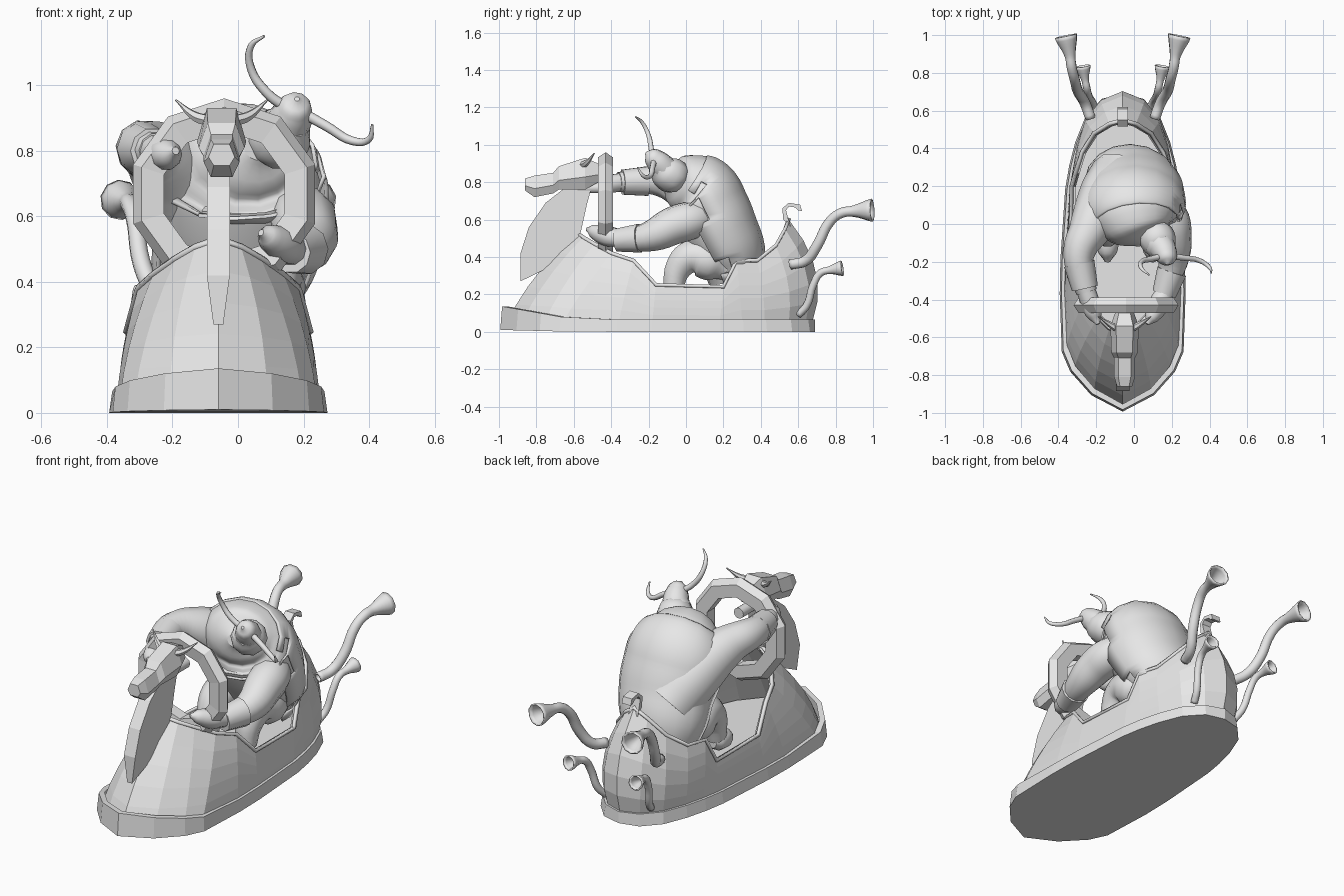
import bpy, bmesh, math
from mathutils import Vector as V

if "Cube" in bpy.data.objects:
    bpy.data.objects.remove(bpy.data.objects["Cube"])

CX = -0.06  # centreline of the vehicle
grey = bpy.data.materials.new("plain grey")
grey.use_nodes = True
grey.diffuse_color = (0.8, 0.8, 0.8, 1)
grey.node_tree.nodes["Principled BSDF"].inputs["Base Color"].default_value = (0.8, 0.8, 0.8, 1)


def add(name, mesh, angle=20):
    ob = bpy.data.objects.new(name, mesh)
    bpy.context.collection.objects.link(ob)
    mesh.materials.clear()
    mesh.materials.append(grey)
    if angle:
        bpy.ops.object.select_all(action='DESELECT')
        ob.select_set(True)
        bpy.context.view_layer.objects.active = ob
        bpy.ops.object.shade_smooth_by_angle(angle=math.radians(angle))
    return ob


def loft(name, rings, first=False, last=False, closed=False):
    """Skin a list of rings with flat quads."""
    bm = bmesh.new()
    rows = [[bm.verts.new(p) for p in r] for r in rings]
    n = len(rows[0])
    for a, b in zip(rows, rows[1:] + rows[:1] if closed else rows[1:]):
        for i in range(n):
            j = (i + 1) % n
            bm.faces.new((a[i], a[j], b[j], b[i]))
    if first:
        bm.faces.new(rows[0])
    if last:
        bm.faces.new(rows[-1])
    bmesh.ops.recalc_face_normals(bm, faces=bm.faces)
    mesh = bpy.data.meshes.new(name)
    bm.to_mesh(mesh)
    bm.free()
    return add(name, mesh, 0)


def tube(name, pts, caps=True, cyclic=False, poly=False, res=3, wide=1, angle=50):
    """Swept round shape; each point is x, y, z, radius. wide stretches it in x."""
    cu = bpy.data.curves.new(name, 'CURVE')
    cu.dimensions, cu.bevel_depth, cu.bevel_resolution = '3D', 1, res
    cu.use_fill_caps, cu.resolution_u = caps, 5
    sp = cu.splines.new('POLY' if poly else 'BEZIER')
    pool = sp.points if poly else sp.bezier_points
    pool.add(len(pts) - 1)
    for p, (x, y, z, r) in zip(pool, pts):
        p.co = (x, y, z, 1) if poly else (x, y, z)
        p.radius = r
        if not poly:
            p.handle_left_type = p.handle_right_type = 'AUTO'
    sp.use_cyclic_u = cyclic
    if not poly:
        sp.radius_interpolation = 'CARDINAL'
    tmp = bpy.data.objects.new("tmp", cu)
    bpy.context.collection.objects.link(tmp)
    mesh = bpy.data.meshes.new_from_object(tmp.evaluated_get(bpy.context.evaluated_depsgraph_get()))
    bpy.data.objects.remove(tmp)
    mid = pts[len(pts) // 2][0]
    for v in mesh.vertices:
        v.co.x = mid + (v.co.x - mid) * wide
    mesh.name = name
    return add(name, mesh, angle)


def slab(name, outline, half):
    """Side outline (y, z) given a thickness by half(z)."""
    return loft(name, [[V((CX + s * half(z), y, z)) for y, z in outline] for s in (-1, 1)], True, True)


def solidify(ob, t):
    m = ob.modifiers.new("shell", 'SOLIDIFY')
    m.thickness, m.offset = t, -1


# Hull: base outline (half width, y) paired with rim outline (half width, y, z)
columns = [((0, -.955), (0, -.58, .53)), ((.15, -.875), (.07, -.55, .505)), ((.255, -.76), (.13, -.49, .47)),
           ((.3, -.66), (.2, -.4, .42)), ((.31, -.36), (.245, -.28, .38)), ((.305, -.18), (.28, -.16, .25)),
           ((.28, .18), (.27, .2, .24)), ((.26, .3), (.25, .27, .38)), ((.23, .42), (.215, .38, .38)),
           ((.18, .55), (.15, .48, .46)), ((.1, .64), (.07, .53, .55)), ((0, .675), (0, .55, .6))]
full = [(1, c) for c in columns] + [(-1, c) for c in columns[-2:0:-1]]


def hull_ring(t):
    ring = []
    for s, ((bx, by), (tx, ty, tz)) in full:
        bulge = .1 + .25 * max(0, -by - .5) / .45 + .5 * max(0, by - .3) / .38
        out = V((3 * bx, by, 0)).normalized() * (tz - .05) * bulge * t * (1 - t)
        p = V((bx, by, .05)).lerp(V((tx, ty, tz)), t) + out
        ring.append(V((CX + s * p.x, p.y, p.z)))
    return ring


solidify(loft("hull", [hull_ring(k / 5) for k in range(6)]), .022)
tube("rim_trim", [(*p, .012) for p in hull_ring(1)], cyclic=True, poly=True, res=0, angle=0)


# Bumper skirt and cockpit floor
def skirt(grow, height):
    ring = []
    for s, ((bx, by), _) in full:
        rise = max(0, -by - .58) / .37
        p = V((bx, by, 0)) + V((3 * bx, by, 0)).normalized() * (grow + .013 * rise)
        ring.append(V((CX + s * p.x, min(p.y, .69), height * (.065 + .06 * rise) + .01 * rise)))
    return ring


loft("bumper", [skirt(.025, 0), skirt(.015, 1), skirt(-.015, 1)], first=True)
loft("floor", [[V((CX + (p.x - CX) * .92, p.y * .94, .11)) for p in hull_ring(.15)]], first=True)

# Figurehead neck, head and horns
slab("figurehead_neck", [(-.885, .27), (-.885, .42), (-.84, .56), (-.75, .69), (-.66, .76), (-.64, .8),
                         (-.5, .79), (-.53, .68), (-.57, .5), (-.7, .36)],
     lambda z: .015 + .02 * min(1, (z - .27) / .15))
loft("figurehead_head", [[V((-.05 + a * w, y, z)) for a, z in
                          ((-.6, lo), (.6, lo), (1, lo + .4 * (hi - lo)), (.6, hi), (-.6, hi), (-1, lo + .4 * (hi - lo)))]
                         for y, lo, hi, w in ((-.47, .8, .9, .05), (-.54, .76, .93, .075), (-.68, .76, .885, .07),
                                              (-.71, .74, .85, .055), (-.81, .72, .835, .055), (-.86, .755, .82, .04))],
     True, True)
for side in (-1, 1):
    tube("figurehead_horn", [(-.05 + side * a, y, z, r) for a, y, z, r in
                             ((.03, -.56, .89, .018), (.08, -.53, .905, .015), (.14, -.49, .955, .003))], res=1)

# Steering ring and its column
ring = []
for k in range(10):
    a = math.radians(36 * k + 18)
    ring.append([V((-.042 + r * math.cos(a), y, .668 + r * math.sin(a)))
                 for r, y in ((.193, -.46), (.265, -.47), (.292, -.43), (.265, -.39), (.193, -.39))])
loft("steering_ring", ring, closed=True)
tube("steering_column", [(-.05, -.58, .77, .03), (-.05, -.4, .77, .03)], poly=True)

# Stern curl
slab("stern_curl", [(.56, .56), (.52, .6), (.515, .66), (.55, .69), (.61, .68), (.62, .645),
                    (.6, .65), (.585, .665), (.55, .67), (.535, .65), (.545, .61)], lambda z: .028)

# Horn-shaped exhaust pipes
upper = [(.17, .56, .36, .028), (.2, .64, .38, .028), (.235, .7, .46, .028), (.255, .77, .59, .027),
         (.27, .83, .635, .027), (.28, .9, .645, .032), (.3, .995, .65, .062)]
lower = [(.14, .6, .09, .02), (.16, .645, .14, .02), (.18, .68, .25, .02), (.19, .72, .315, .02),
         (.2, .77, .33, .022), (.21, .835, .34, .042)]
for side in (-1, 1):
    for name, pts in (("upper_exhaust", upper), ("lower_exhaust", lower)):
        solidify(tube(name, [(CX + side * x, y, z, r) for x, y, z, r in pts], caps=False), .008)

# Driver torso, and a cloak over its back that is open at the front
spine = [(-.03, .26, .28, .14), (-.02, .235, .4, .18), (0, .175, .53, .2), (0, .115, .65, .21),
         (0, .065, .74, .205), (.01, 0, .785, .175), (.03, -.06, .8, .12), (.05, -.1, .81, .04)]
tube("torso", spine, res=6, wide=1.2)
cloak = tube("cloak", [(x, y, z, r + .016) for x, y, z, r in spine[:-2]], caps=False, res=6, wide=1.22)
bm = bmesh.new()
bm.from_mesh(cloak.data)
drop = [f for f in bm.faces if f.normal.y < -.25 and f.normal.z < .5 or f.normal.z < -.5]
bmesh.ops.delete(bm, geom=drop, context='FACES')
bm.to_mesh(cloak.data)
bm.free()
solidify(cloak, .012)

# Arms with cuffs and gripping hands
tube("left_arm", [(.12, .12, .62, .08), (.185, .04, .6, .1), (.203, -.06, .57, .103),
                  (.21, -.18, .515, .085), (.17, -.34, .485, .055)])
tube("left_cuff", [(.2, -.25, .5, .08), (.16, -.37, .49, .064)], poly=True)
tube("left_hand", [(.165, -.36, .5, .05), (.13, -.43, .515, .055), (.09, -.5, .54, .035), (.07, -.53, .55, .01)])
tube("right_arm", [(-.08, .26, .52, .15), (-.15, .13, .66, .15), (-.235, -.03, .775, .112), (-.29, -.15, .81, .085),
                   (-.28, -.27, .805, .07), (-.25, -.36, .8, .055)])
tube("right_cuff", [(-.29, -.21, .805, .082), (-.26, -.34, .8, .07)], poly=True)
tube("right_hand", [(-.255, -.35, .8, .05), (-.23, -.42, .79, .05), (-.21, -.48, .79, .042), (-.19, -.53, .8, .012)])

# Legs and boots
for side in (-1, 1):
    x = -.02 + side * .12
    tube("leg", [(x, .22, .33, .06), (x, .14, .37, .105), (x, .03, .4, .095), (x, -.04, .34, .075), (x, -.07, .22, .055)])
    tube("boot", [(x, -.03, .2, .03), (x, -.07, .2, .055), (x, -.15, .19, .05), (x, -.2, .18, .015)])

# Driver head, helmet and curved horns
tube("head", [(.09, -.01, .79, .05), (.11, -.05, .82, .09), (.14, -.11, .855, .09), (.16, -.15, .89, .06)])
tube("helmet", [(.135, -.11, .86, .08), (.15, -.125, .88, .072), (.17, -.165, .92, .06), (.178, -.195, .945, .042),
                (.18, -.215, .958, .008)])
tube("upper_horn", [(.15, -.17, .93, .016), (.09, -.185, .975, .015), (.04, -.2, 1.05, .013),
                    (.04, -.235, 1.12, .01), (.08, -.27, 1.15, .004)], res=2)
tube("lower_horn", [(.19, -.17, .92, .016), (.27, -.18, .875, .015), (.35, -.195, .83, .013),
                    (.4, -.23, .835, .01), (.41, -.26, .88, .004)], res=2)
